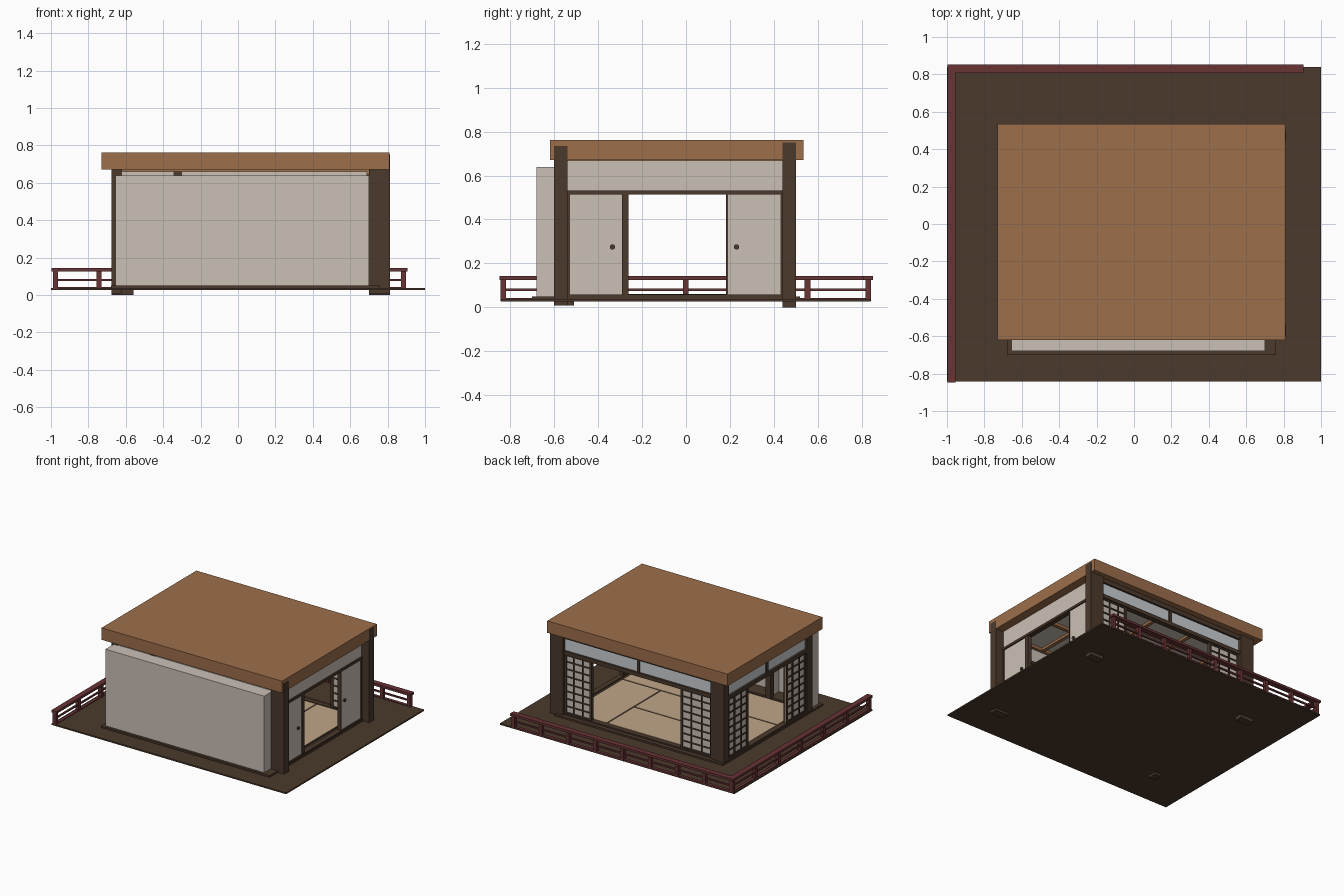
import bpy

if "Cube" in bpy.data.objects:
    bpy.data.objects.remove(bpy.data.objects["Cube"])

def mat(name, r, g, b):
    m = bpy.data.materials.new(name)
    m.diffuse_color = (r, g, b, 1)
    m.use_nodes = True
    m.node_tree.nodes["Principled BSDF"].inputs["Base Color"].default_value = m.diffuse_color
    return m

DARK = mat("dark_wood", .069, .041, .025)
ROOF = mat("warm_wood", .34, .158, .07)
WALL = mat("plaster", .60, .53, .47)
RED = mat("red_lacquer", .14, .033, .035)
TATAMI = mat("straw_mat", .53, .38, .25)
GLASS = mat("pale_transom", .60, .63, .66)

def boxes(name, material, items):
    """One object from boxes given as (x0, x1, y0, y1, z0, z1)."""
    v, f = [], []
    for x0, x1, y0, y1, z0, z1 in items:
        n = len(v)
        v += [(x, y, z) for z in (z0, z1) for x, y in ((x0, y0), (x1, y0), (x1, y1), (x0, y1))]
        f += [[n + i for i in q] for q in ((3, 2, 1, 0), (4, 5, 6, 7), (0, 1, 5, 4),
                                           (1, 2, 6, 5), (2, 3, 7, 6), (3, 0, 4, 7))]
    me = bpy.data.meshes.new(name)
    me.from_pydata(v, [], f)
    me.materials.append(material)
    ob = bpy.data.objects.new(name, me)
    bpy.context.collection.objects.link(ob)
    return ob

def wall_box(axis, a0, a1, d0, d1, z0, z1):
    """Box in a wall running along axis (a = along, d = depth)."""
    return (a0, a1, d0, d1, z0, z1) if axis == 'x' else (d0, d1, a0, a1, z0, z1)

# Veranda deck and raised room floor
boxes("veranda_deck", DARK, [(-1, 1, -.843, .84, .026, .037)])
boxes("floor_frame", DARK, [(-.68, .76, -.70, .52, .036, .05)])

# Six straw mats, laid in a 4 x 3 half-mat grid
X0, Y0, U, V = -.635, -.54, .332, .33
mats = [(0, 0, 2, 1), (2, 0, 2, 1), (0, 1, 1, 2), (3, 1, 1, 2), (1, 1, 2, 1), (1, 2, 2, 1)]
tat = []
for c, r, w, h in mats:
    e = .007
    tat.append((X0 + c * U + e, X0 + (c + w) * U - e, Y0 + r * V + e, Y0 + (r + h) * V - e, .05, .059))
boxes("straw_mats", TATAMI, tat)
boxes("mat_borders", DARK, [(X0, X0 + 4 * U, Y0, Y0 + 3 * V, .049, .056)])

# Corner posts
boxes("corner_posts", DARK, [
    (.70, .812, -.60, -.54, .008, .735),
    (.70, .812, .44, .50, 0, .75),
    (-.675, -.56, .44, .50, 0, .67),
    (-.675, -.62, -.58, -.51, .008, .67)])

# Roof slab, ceiling and ceiling beams
boxes("roof", ROOF, [(-.73, .81, -.62, .535, .67, .762)])
boxes("ceiling", WALL, [(-.64, .72, -.54, .46, .664, .669)])
beams = [(-.62, .70, y - .014, y + .014, .642, .671) for y in (-.55, -.21, .12, .43)]
beams += [(x - .014, x + .014, -.55, .43, .645, .671) for x in (-.60, -.28, .05, .38, .68)]
boxes("ceiling_beams", ROOF, beams)

# Front alcove: closed outside, open towards the room
boxes("alcove_shell", WALL, [
    (-.655, .70, -.68, -.665, .05, .64),
    (-.655, -.64, -.68, -.56, .05, .64),
    (.685, .70, -.68, -.56, .05, .64),
    (-.655, .70, -.68, -.56, .625, .64),
    (-.62, .69, -.575, -.56, .53, .66),
    (-.33, -.315, -.67, -.56, .05, .63)])
boxes("alcove_frame", DARK, [
    (-.345, -.30, -.578, -.54, .05, .66),
    (-.62, .70, -.58, -.545, .515, .535),
    (-.64, .69, -.664, -.55, .05, .064)])

# Right wall: plaster band, two doors, frame and knobs
boxes("right_wall_plaster", WALL, [(.725, .745, -.54, .44, .53, .668)])
boxes("right_doors", WALL, [(.73, .745, -.528, -.292, .058, .515),
                            (.73, .745, .19, .43, .058, .515)])
boxes("right_door_frame", DARK, [
    (.715, .755, -.54, .44, .513, .531),
    (.715, .755, -.54, .44, .045, .058),
    (.72, .752, -.292, -.262, .05, .52),
    (.722, .75, .183, .191, .05, .52),
    (.72, .75, -.54, -.527, .05, .52),
    (.72, .75, .43, .44, .05, .52)])
for i, y in enumerate((-.335, .23)):
    bpy.ops.mesh.primitive_cylinder_add(vertices=16, radius=.012, depth=.036,
                                        location=(.7375, y, .275), rotation=(0, 1.5708, 0))
    k = bpy.context.object
    k.name = "door_knob_%d" % (i + 1)
    k.data.materials.append(DARK)

# Paper screens with lattice
def screen(name, axis, a0, a1, d, cols=3, rows=8):
    z0, z1, t = .058, .515, .012
    boxes(name + "_paper", WALL, [wall_box(axis, a0, a1, d - .004, d + .004, z0, z1)])
    bars = []
    for i in range(cols + 1):
        w = .009 if i in (0, cols) else .0045
        a = a0 + w + (a1 - a0 - 2 * w) * i / cols if i in (0, cols) else a0 + (a1 - a0) * i / cols
        bars.append(wall_box(axis, a - w, a + w, d - t, d + t, z0, z1))
    for i in range(rows + 1):
        w = .012 if i in (0, rows) else .0045
        z = z0 + (z1 - z0) * i / rows
        bars.append(wall_box(axis, a0, a1, d - t + .001, d + t - .001, z - w, z + w))
    boxes(name + "_lattice", DARK, bars)

# Open wall: two screens at the ends, transom with a middle divider above
def open_wall(name, axis, a0, a1, inner0, inner1, d):
    screen(name + "_screen_a", axis, a0, inner0, d)
    screen(name + "_screen_b", axis, inner1, a1, d)
    boxes(name + "_transom", GLASS, [wall_box(axis, a0, a1, d - .004, d + .004, .54, .64)])
    m = (a0 + a1) / 2
    boxes(name + "_frame", DARK, [
        wall_box(axis, a0, a1, d - .02, d + .02, .513, .542),
        wall_box(axis, a0, a1, d - .018, d + .018, .636, .67),
        wall_box(axis, m - .01, m + .01, d - .014, d + .014, .53, .65),
        wall_box(axis, a0, a1, d - .018, d + .018, .04, .06)])

open_wall("back", 'x', -.56, .70, -.29, .47, .47)
open_wall("left", 'y', -.515, .44, -.27, .19, -.655)

# Railing along the left and back edges
boxes("rail_bars", RED, [
    (-.998, -.955, -.848, .852, .125, .143),
    (-.955, .905, .808, .852, .125, .143),
    (-.982, -.97, -.84, .83, .074, .085),
    (-.976, .885, .824, .836, .074, .085),
    (-.988, -.964, -.84, .83, .034, .042),
    (-.976, .885, .818, .842, .034, .042)])
posts = [(-.99, -.962, y - .013, y + .013, .03, .13) for y in (-.832 + i * .277 for i in range(7))]
posts += [(x - .013, x + .013, .817, .843, .03, .13) for x in (-.976 + i * .2326 for i in range(1, 9))]
boxes("rail_posts", RED, posts)
